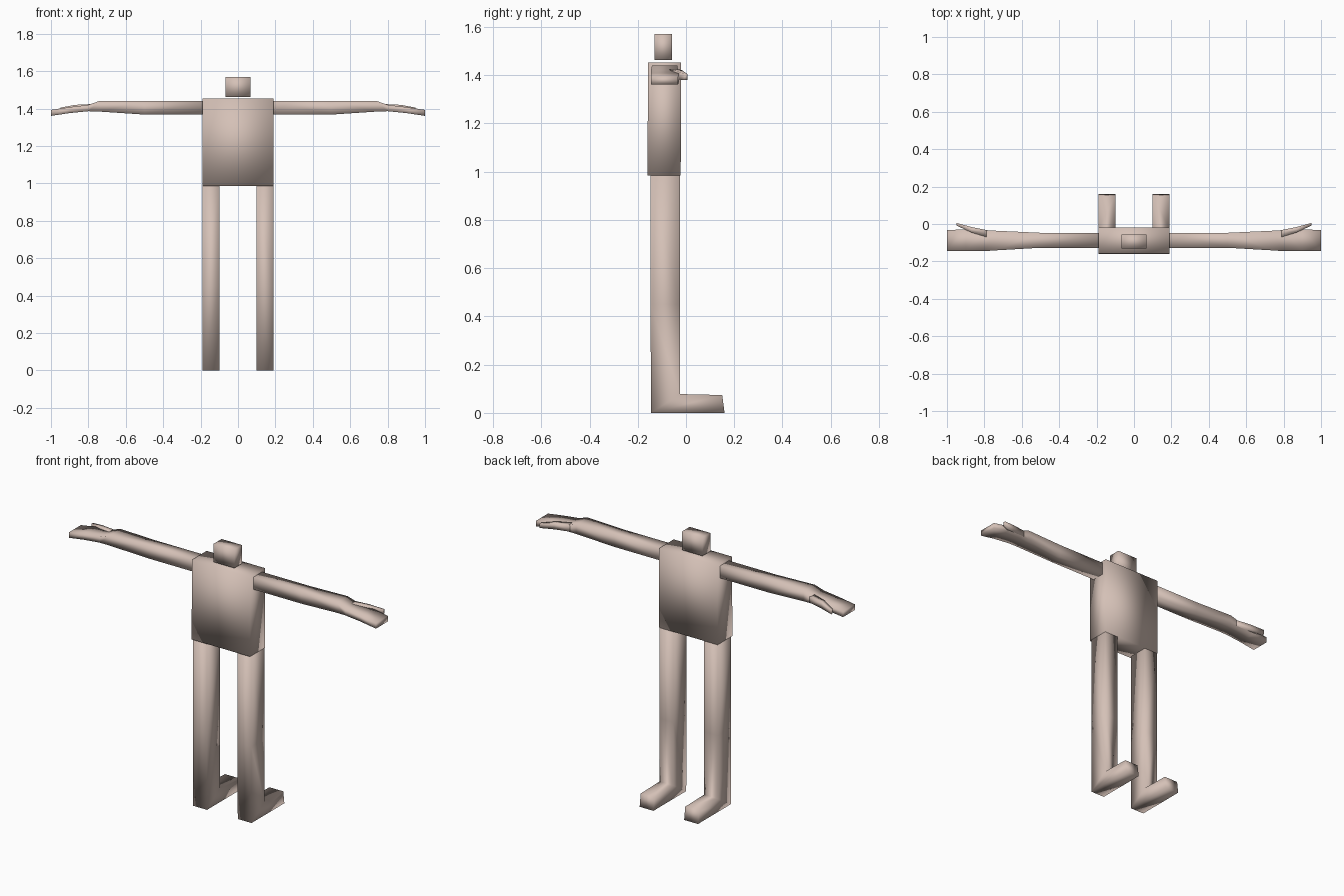
import bpy, bmesh

if "Cube" in bpy.data.objects:
    bpy.data.objects.remove(bpy.data.objects["Cube"])

skin = bpy.data.materials.new("pale skin")
skin.diffuse_color = (0.66, 0.53, 0.47, 1)
skin.use_nodes = True
skin.node_tree.nodes["Principled BSDF"].inputs["Base Color"].default_value = skin.diffuse_color


def loft(name, rings, mirror=False):
    """Skin a list of equal-length point rings, with closed ends and smooth shading."""
    bm = bmesh.new()
    rows = [[bm.verts.new(p) for p in ring] for ring in rings]
    n = len(rows[0])
    for a, b in zip(rows, rows[1:]):
        for i in range(n):
            j = (i + 1) % n
            bm.faces.new((a[i], a[j], b[j], b[i]))
    bm.faces.new(rows[0])
    bm.faces.new(rows[-1])
    bmesh.ops.recalc_face_normals(bm, faces=bm.faces[:])
    for f in bm.faces:
        f.smooth = True
    me = bpy.data.meshes.new(name)
    bm.to_mesh(me)
    bm.free()
    me.materials.append(skin)
    ob = bpy.data.objects.new(name, me)
    bpy.context.collection.objects.link(ob)
    if mirror:
        mod = ob.modifiers.new("other side", 'MIRROR')
        mod.use_mirror_merge = False
    return ob


def level(z, x0, x1, y0, y1):
    return [(x0, y0, z), (x1, y0, z), (x1, y1, z), (x0, y1, z)]


def slice_x(x, y0, y1, z0, z1):
    return [(x, y0, z0), (x, y1, z0), (x, y1, z1), (x, y0, z1)]


# torso and floating neck block
loft("torso", [level(0.985, -0.19, 0.19, -0.16, -0.022),
               level(1.453, -0.19, 0.19, -0.157, -0.02)])
loft("neck", [level(1.462, -0.067, 0.067, -0.13, -0.057),
              level(1.57, -0.067, 0.067, -0.13, -0.057)])

# legs: a column bent at the heel into a foot pointing backwards
loft("leg", [level(0.985, 0.1, 0.19, -0.147, -0.025),
             level(0.45, 0.1, 0.19, -0.147, -0.025),
             [(0.1, -0.145, 0), (0.19, -0.145, 0),
              (0.19, -0.025, 0.078), (0.1, -0.025, 0.078)],
             [(0.1, 0.16, 0), (0.19, 0.16, 0),
              (0.19, 0.15, 0.074), (0.1, 0.15, 0.074)]], mirror=True)

# arms flaring at the wrist into a flat hand
loft("arm", [slice_x(0.19, -0.127, -0.047, 1.368, 1.441),
             slice_x(0.50, -0.127, -0.047, 1.368, 1.441),
             slice_x(0.74, -0.141, -0.036, 1.384, 1.441),
             slice_x(0.80, -0.145, -0.033, 1.386, 1.420),
             slice_x(0.90, -0.145, -0.028, 1.376, 1.408),
             slice_x(1.00, -0.145, -0.033, 1.361, 1.393)], mirror=True)

# thumbs splayed off the back edge of the hand
loft("thumb", [slice_x(0.77, -0.075, -0.036, 1.388, 1.425),
               slice_x(0.87, -0.045, -0.016, 1.384, 1.420),
               slice_x(0.95, -0.008, 0.006, 1.379, 1.405)], mirror=True)
